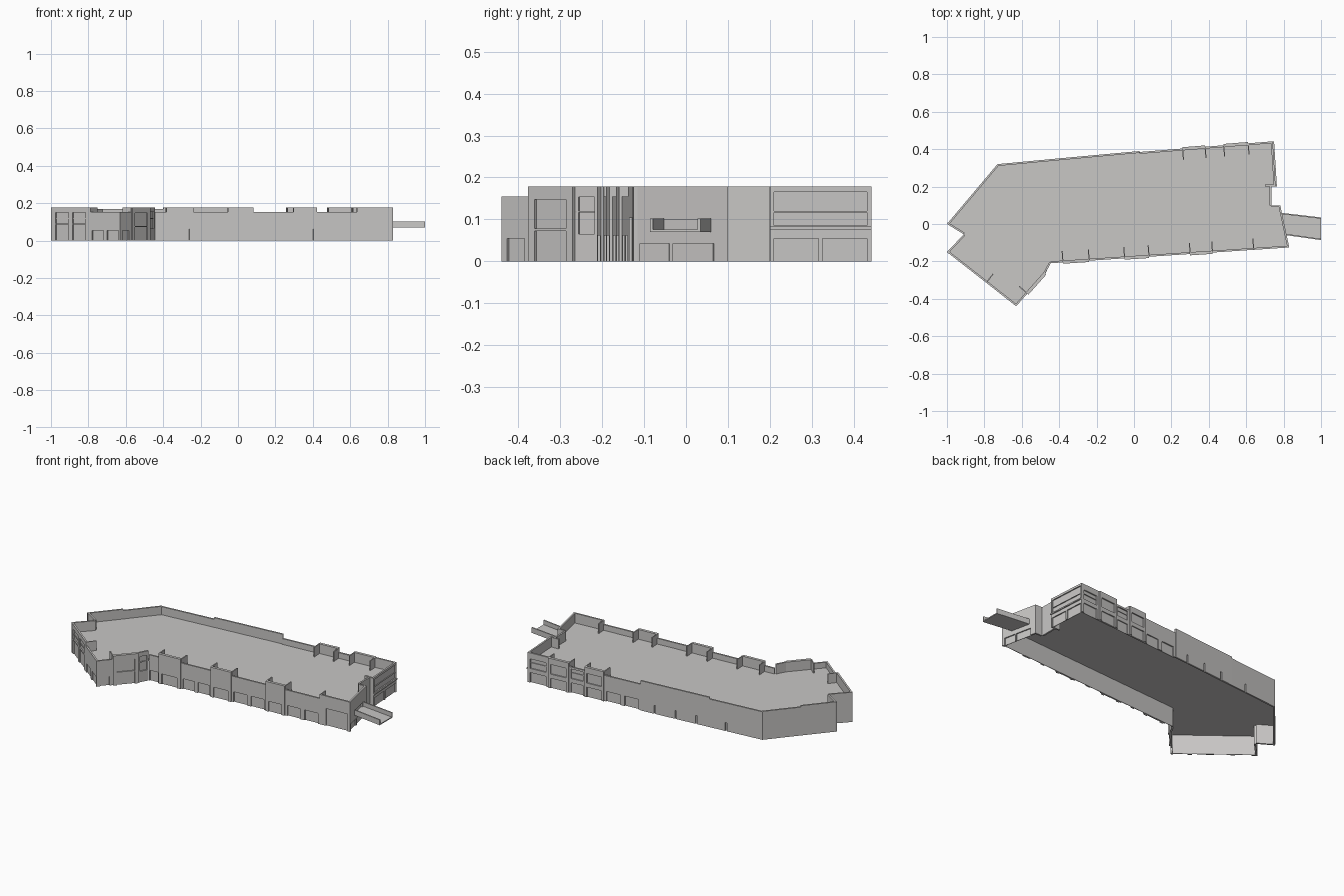
import bpy, bmesh
from mathutils import Vector

if "Cube" in bpy.data.objects:
    bpy.data.objects.remove(bpy.data.objects["Cube"], do_unlink=True)

stone = bpy.data.materials.new("warm_grey")
stone.use_nodes = True
stone.diffuse_color = (0.58, 0.57, 0.56, 1)
stone.node_tree.nodes["Principled BSDF"].inputs["Base Color"].default_value = (0.58, 0.57, 0.56, 1)

DECK, LOW, HIGH, THICK = 0.12, 0.154, 0.178, 0.01


def prism(bm, pts, z0, z1):
    """Extrude a flat outline between two heights."""
    lo = [bm.verts.new((p[0], p[1], z0)) for p in pts]
    hi = [bm.verts.new((p[0], p[1], z1)) for p in pts]
    bm.faces.new(lo[::-1])
    bm.faces.new(hi)
    for i in range(len(pts)):
        j = (i + 1) % len(pts)
        bm.faces.new((lo[i], lo[j], hi[j], hi[i]))


def finish(bm, name):
    bmesh.ops.recalc_face_normals(bm, faces=bm.faces)
    mesh = bpy.data.meshes.new(name)
    bm.to_mesh(mesh)
    bm.free()
    mesh.materials.append(stone)
    ob = bpy.data.objects.new(name, mesh)
    bpy.context.collection.objects.link(ob)
    return ob


def wall(name, a, b, top, openings=(), out=0.0, fins="", base=0.0):
    """Wall from a to b, outside on the right; openings are (from, to, z0, z1) recesses."""
    a, b = Vector(a), Vector(b)
    d = b - a
    n = Vector((d.y, -d.x)).normalized()
    bm = bmesh.new()

    def slab(f0, f1, z0, z1, near, far):
        p, q = a + d * f0, a + d * f1
        prism(bm, [p + n * far, q + n * far, q + n * near, p + n * near], z0, z1)

    us = sorted({0, 1, *(v for o in openings for v in o[:2])})
    for u0, u1 in zip(us, us[1:]):
        um = (u0 + u1) / 2
        spans = sorted(o[2:] for o in openings if o[0] < um < o[1])
        z = base
        for z0, z1 in spans:
            if z0 > z:
                slab(u0, u1, z, z0, -THICK, out)
            slab(u0, u1, z0, z1, -THICK, out - 0.007)
            z = z1
        slab(u0, u1, z, top, -THICK, out)
    # parapet returns standing on the roof
    for end, f in (("a", 0), ("b", 1)):
        if end in fins:
            t = d.normalized() * 0.003
            p = a + d * f
            prism(bm, [p - t, p + t, p + t - n * 0.06, p - t - n * 0.06], DECK, top)
    return finish(bm, name)


def doors(count, height, z0=0.0, margin=0.12):
    """Evenly spaced recesses along a wall."""
    w = 1 / count
    return [((i + margin) * w, (i + 1 - margin) * w, z0, height) for i in range(count)]


def front(x):
    return (x, -0.21 + (x + 0.45) * 0.066)


def back(x):
    return (x, 0.385 + (x - 0.03) * 0.08)


# Roof deck, open underneath
outline = [(-0.995, -0.15), (-0.63, -0.435), (-0.47, -0.26), (-0.45, -0.21),
           (0.825, -0.125), (0.78, 0.1), (0.735, 0.1), (0.735, 0.2), (0.755, 0.2),
           (0.74, 0.44), (0.03, 0.38), (-0.725, 0.315), (-0.995, 0), (-0.91, -0.055)]
bm = bmesh.new()
prism(bm, outline, DECK - 0.003, DECK)
finish(bm, "roof_deck")

# Angled wing at the front
wall("wing_tall_wall", (-1, -0.15), (-0.79, -0.314), HIGH,
     [(0.12, 0.45, 0, 0.085), (0.12, 0.45, 0.092, 0.15),
      (0.55, 0.88, 0, 0.085), (0.55, 0.88, 0.092, 0.15)], fins="b")
wall("wing_low_wall", (-0.79, -0.314), (-0.63, -0.44), LOW, doors(2, 0.055))
wall("wing_end_low_wall", (-0.63, -0.44), (-0.57, -0.372), LOW, doors(1, 0.055, margin=0.2))
wall("wing_end_tall_wall", (-0.57, -0.372), (-0.475, -0.265), HIGH,
     [(0.15, 0.85, 0, 0.072), (0.15, 0.85, 0.078, 0.148)], out=0.008, fins="a")
wall("wing_link_wall", (-0.475, -0.265), (-0.445, -0.21), HIGH,
     [(0.15, 0.85, 0.065, 0.153)])

# Long front, alternating low walls and raised bays
breaks = [-0.445, -0.38, -0.24, -0.05, 0.08, 0.3, 0.42, 0.64, 0.83]
for i, (x0, x1) in enumerate(zip(breaks, breaks[1:])):
    raised = i % 2 == 1
    last = i == 7
    if last:
        holes = [(0.2, 0.92, 0, 0.103)]
    elif raised:
        holes = doors(1, 0.062, margin=0.15)
    else:
        holes = doors(max(1, round((x1 - x0) / 0.1)), 0.062)
    wall("front_bay" if raised else "front_wall", front(x0), front(x1),
         HIGH if raised else LOW, holes,
         out=0.007 if raised and not last else 0, fins=("a" if last else "ab") if raised else "")

# Right end: entrance face, notch and glazed corner
wall("entrance_wall", (0.83, -0.125), (0.782, 0.1), HIGH,
     [(0.07, 0.38, 0, 0.043), (0.42, 0.85, 0, 0.043), (0.28, 0.75, 0.075, 0.1)])
wall("notch_front_wall", (0.782, 0.1), (0.735, 0.1), HIGH)
wall("notch_side_wall", (0.735, 0.1), (0.735, 0.2), HIGH)
wall("notch_back_wall", (0.70, 0.2), (0.757, 0.2), HIGH)
wall("corner_wall", (0.757, 0.2), (0.742, 0.442), HIGH,
     [(0.03, 0.48, 0, 0.055), (0.52, 0.97, 0, 0.055), (0.03, 0.97, 0.085, 0.165)])
wall("corner_ledge", (0.757, 0.2), (0.742, 0.442), 0.083, out=0.007, base=0.076)

# Back wall, bays then a long plain stretch
breaks = [0.74, 0.61, 0.48, 0.38, 0.26, 0.03]
for i, (x0, x1) in enumerate(zip(breaks, breaks[1:])):
    raised = i % 2 == 1
    holes = doors(2 if i == 4 else 1, 0.06)
    if i < 4:
        holes += doors(1, 0.142, 0.085)
    wall("back_bay" if raised else "back_wall", back(x0), back(x1),
         HIGH if raised or i == 0 else LOW, holes,
         out=0.007 if raised else 0, fins="ab" if raised else "")
wall("back_plain_wall", (0.03, 0.39), (-0.4, 0.351), HIGH,
     [(f, f + 0.02, 0, 0.05) for f in (0.2, 0.5, 0.8)])
wall("back_plain_low_wall", (-0.4, 0.351), (-0.73, 0.32), 0.168,
     [(0.3, 0.33, 0, 0.05)])
wall("left_end_wall", (-0.73, 0.32), (-0.87, 0.154), 0.17)
wall("left_end_tall_wall", (-0.87, 0.154), (-1, 0), HIGH)
wall("cleft_back_wall", (-1, 0), (-0.91, -0.055), HIGH)
wall("cleft_front_wall", (-0.91, -0.055), (-1, -0.15), HIGH)

# Footbridge with side rails
bm = bmesh.new()
near, far = [(0.815, -0.06), (1, -0.086)], [(1, 0.035), (0.785, 0.06)]
prism(bm, near + far, 0.07, 0.076)
for (p, q), dy in ((near, 0.007), (far, -0.007)):
    prism(bm, [p, q, (q[0], q[1] + dy), (p[0], p[1] + dy)], 0.07, 0.102)
finish(bm, "footbridge")
